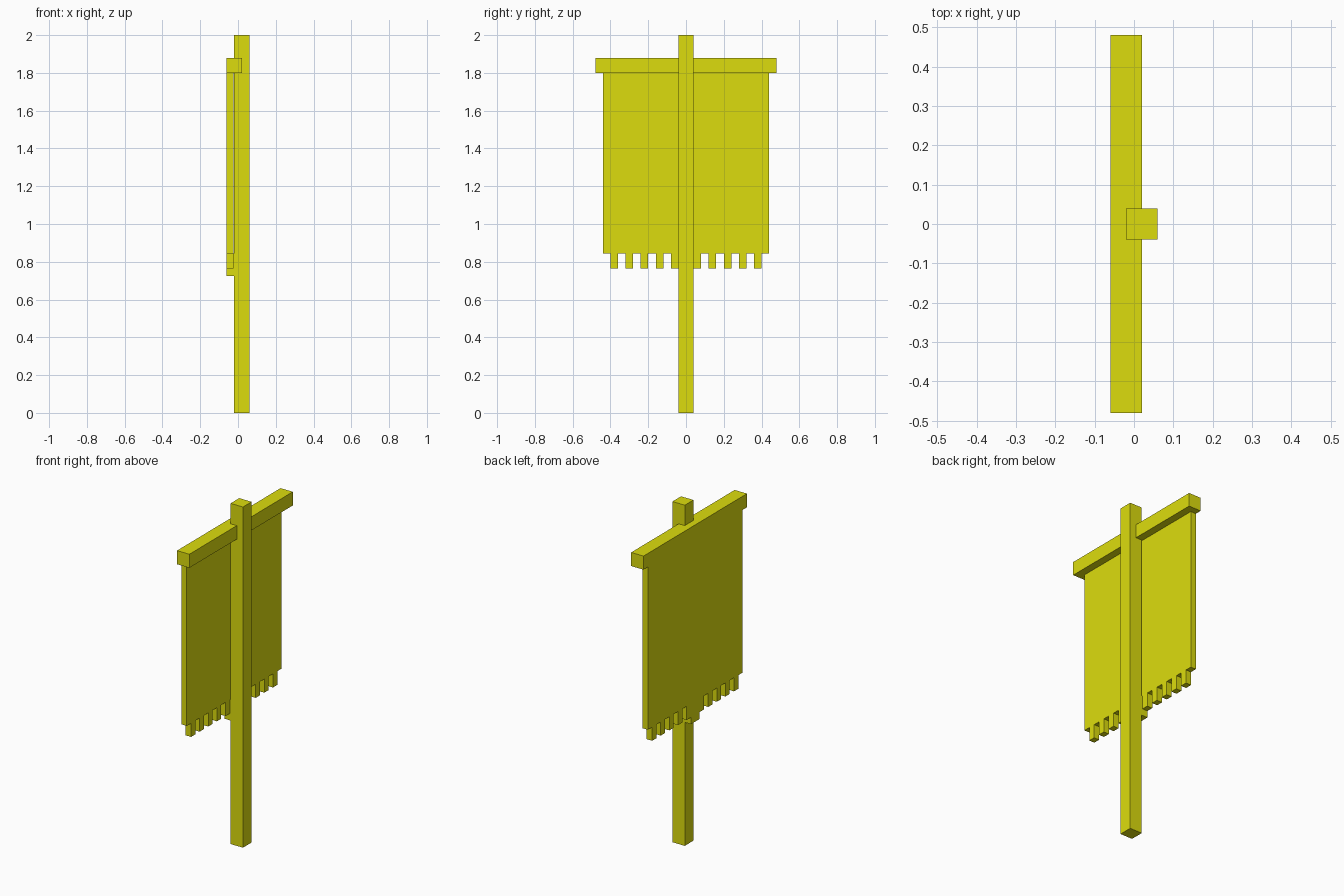
import bpy
import bmesh

if "Cube" in bpy.data.objects:
    bpy.data.objects.remove(bpy.data.objects["Cube"])

mat = bpy.data.materials.new("banner_yellow")
mat.diffuse_color = (0.72, 0.72, 0.004, 1)
mat.use_nodes = True
mat.node_tree.nodes["Principled BSDF"].inputs["Base Color"].default_value = mat.diffuse_color


def finish(name, bm):
    bmesh.ops.recalc_face_normals(bm, faces=bm.faces)
    mesh = bpy.data.meshes.new(name)
    bm.to_mesh(mesh)
    bm.free()
    mesh.materials.append(mat)
    obj = bpy.data.objects.new(name, mesh)
    bpy.context.collection.objects.link(obj)


def box(name, xs, ys, zs):
    bm = bmesh.new()
    bmesh.ops.create_cube(bm, size=1)
    for v in bm.verts:
        v.co = [r[0] if c < 0 else r[1] for c, r in zip(v.co, (xs, ys, zs))]
    finish(name, bm)


# Upright pole and crossbar
box("pole", (-0.02, 0.06), (-0.04, 0.04), (0, 2))
box("crossbar", (-0.06, 0.02), (-0.48, 0.48), (1.80, 1.88))

# Cloth outline: fringed lower edge, mirrored about the pole
HEM, TIP = 0.845, 0.765
half = [(0.04, TIP), (0.08, TIP), (0.08, HEM)]
for i in range(1, 5):
    y = 0.04 + 0.08 * i
    half += [(y, HEM), (y, TIP), (y + 0.04, TIP), (y + 0.04, HEM)]
half += [(0.44, HEM), (0.44, 1.80)]
outline = half + [(-y, z) for y, z in reversed(half)]

bm = bmesh.new()
face = bm.faces.new([bm.verts.new((-0.06, y, z)) for y, z in outline])
ext = bmesh.ops.extrude_face_region(bm, geom=[face])
verts = [g for g in ext["geom"] if isinstance(g, bmesh.types.BMVert)]
bmesh.ops.translate(bm, verts=verts, vec=(0.035, 0, 0))
finish("banner_cloth", bm)

# Centre tab that ties the cloth to the pole
box("centre_tab", (-0.06, -0.02), (-0.04, 0.04), (0.725, 0.845))
